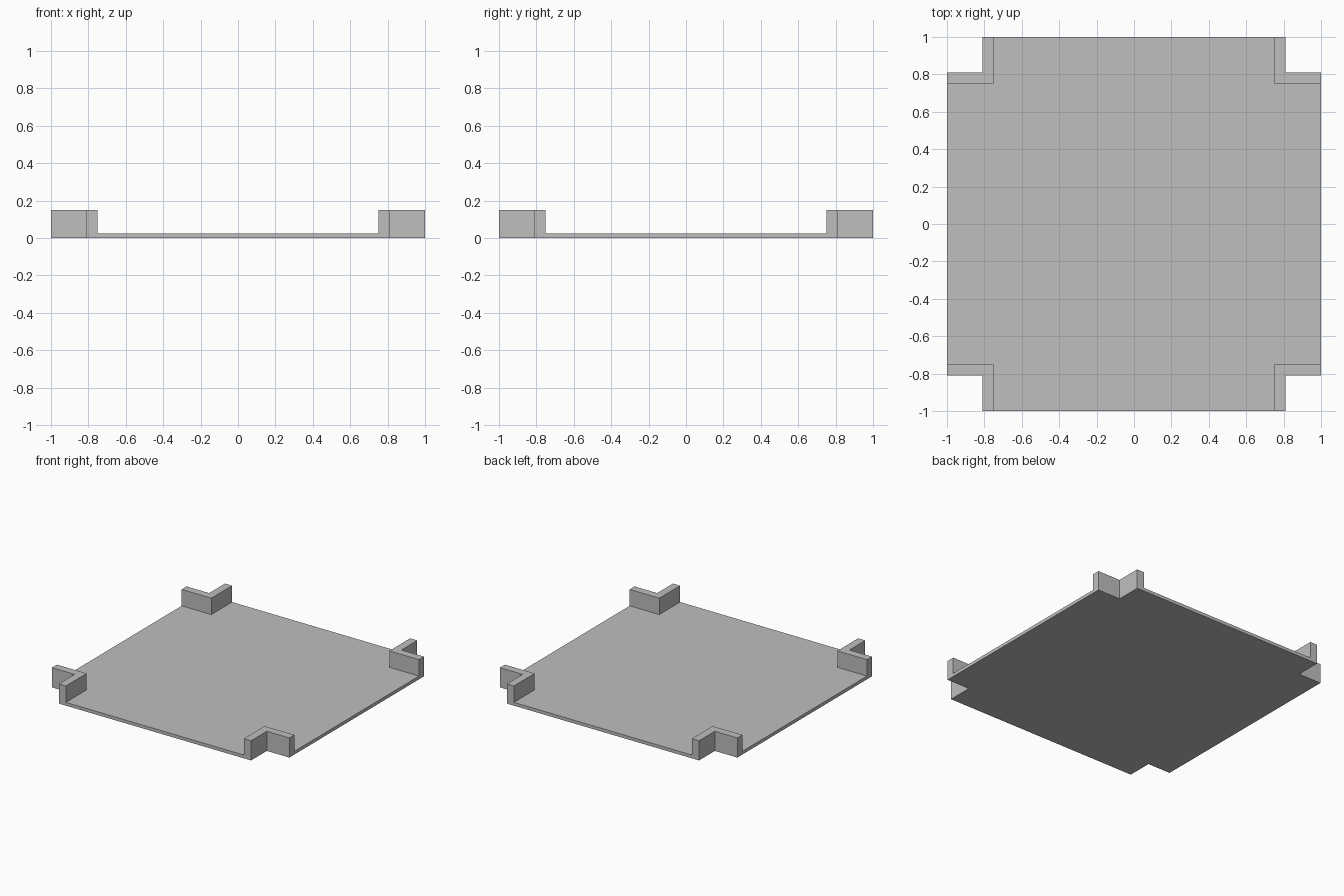
import bpy
import bmesh

if "Cube" in bpy.data.objects:
    bpy.data.objects.remove(bpy.data.objects["Cube"])

OUT, NOTCH, INNER = 1.0, 0.81, 0.75     # plan distances from the centre
PLATE, HEIGHT = 0.025, 0.15             # plate thickness, corner wall height

bm = bmesh.new()
cache = {}


def flat_face(points):
    """Upward face at ground level, sharing vertices with its neighbours."""
    for p in points:
        if p not in cache:
            cache[p] = bm.verts.new((*p, 0))
    f = bm.faces.new([cache[p] for p in points])
    f.normal_update()
    if f.normal.z < 0:
        f.normal_flip()
    return f


def raise_faces(faces, dz, keep=False):
    """Extrude faces straight up and return the new top faces."""
    geom = bmesh.ops.extrude_face_region(bm, geom=faces, use_keep_orig=keep)["geom"]
    tops = [g for g in geom if isinstance(g, bmesh.types.BMFace)]
    verts = [g for g in geom if isinstance(g, bmesh.types.BMVert)]
    bmesh.ops.translate(bm, verts=verts, vec=(0, 0, dz))
    if not keep:
        bmesh.ops.delete(bm, geom=[f for f in faces if f.is_valid], context="FACES_ONLY")
    return tops


# Plan: a cross-shaped floor and an L-shaped wall footprint in each corner
corners = [(1, 1), (-1, 1), (-1, -1), (1, -1)]
cross = []
for i, (sx, sy) in enumerate(corners):
    arm = [(sx * OUT, sy * INNER), (sx * INNER, sy * INNER), (sx * INNER, sy * OUT)]
    cross += arm if i % 2 == 0 else arm[::-1]
plan = [flat_face(cross)]
for sx, sy in corners:
    ell = [(INNER, OUT), (INNER, INNER), (OUT, INNER),
           (OUT, NOTCH), (NOTCH, NOTCH), (NOTCH, OUT)]
    plan.append(flat_face([(sx * x, sy * y) for x, y in ell]))

# Floor thickness, then the corner walls
tops = raise_faces(plan, PLATE, keep=True)
walls = [f for f in tops if len(f.verts) == 6]
raise_faces(walls, HEIGHT - PLATE)

# Merge coplanar faces
bmesh.ops.recalc_face_normals(bm, faces=bm.faces[:])
bmesh.ops.dissolve_limit(bm, angle_limit=0.01, verts=bm.verts[:], edges=bm.edges[:])
bmesh.ops.recalc_face_normals(bm, faces=bm.faces[:])

mesh = bpy.data.meshes.new("tray_with_corner_walls")
bm.to_mesh(mesh)
bm.free()

grey = bpy.data.materials.new("light grey")
grey.diffuse_color = (0.52, 0.52, 0.52, 1)
grey.use_nodes = True
grey.node_tree.nodes["Principled BSDF"].inputs["Base Color"].default_value = grey.diffuse_color
mesh.materials.append(grey)
tray = bpy.data.objects.new("tray_with_corner_walls", mesh)
bpy.context.collection.objects.link(tray)
